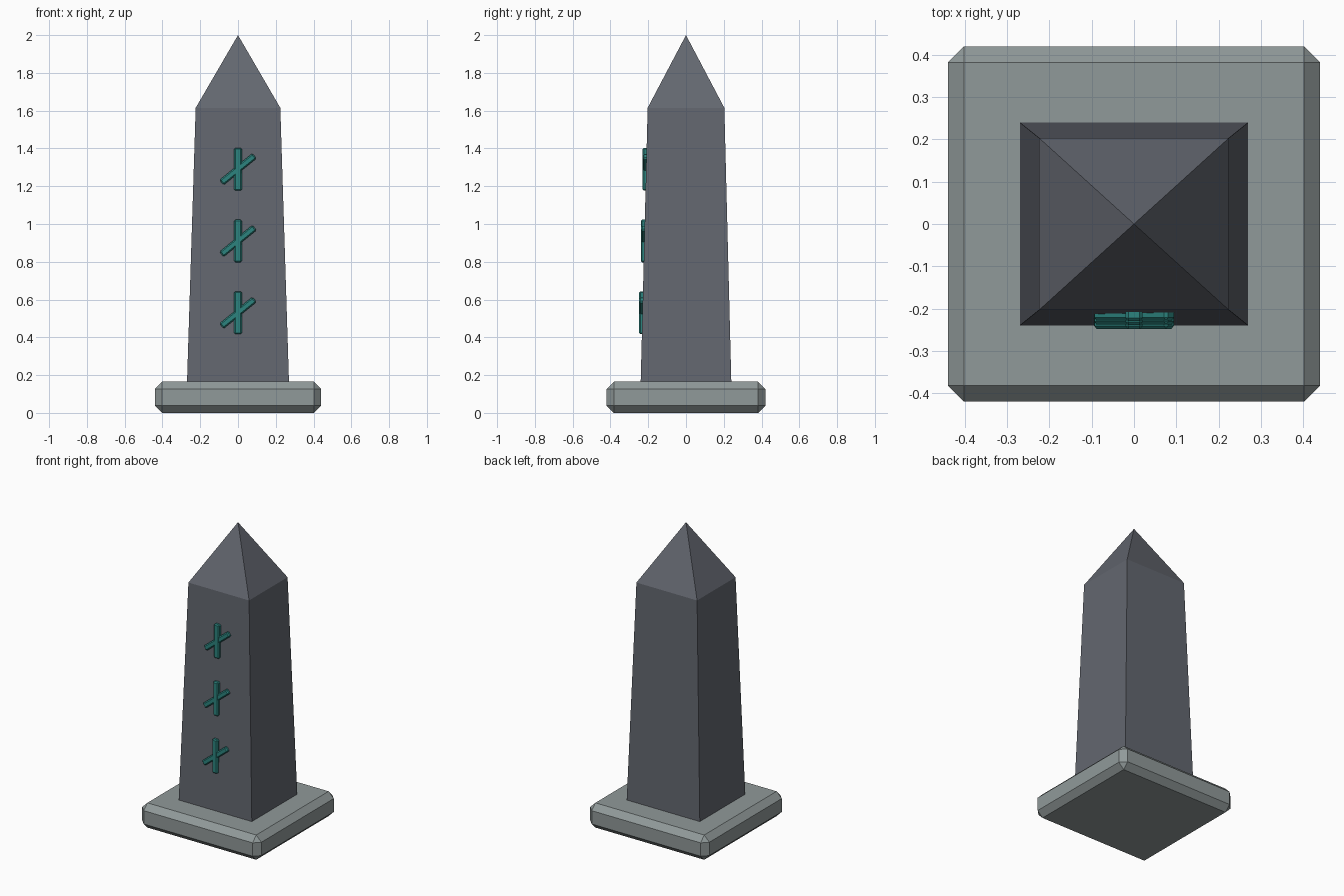
import bpy, bmesh, math
from mathutils import Matrix

cube = bpy.data.objects.get("Cube")
if cube:
    bpy.data.objects.remove(cube, do_unlink=True)


def material(name, color):
    m = bpy.data.materials.new(name)
    m.use_nodes = True
    m.diffuse_color = (*color, 1)
    bsdf = next(n for n in m.node_tree.nodes if n.type == 'BSDF_PRINCIPLED')
    bsdf.inputs["Base Color"].default_value = (*color, 1)
    return m


dark_stone = material("dark stone", (0.125, 0.135, 0.16))
pale_stone = material("pale stone", (0.28, 0.32, 0.32))
teal = material("teal rune", (0.025, 0.23, 0.21))


def finish(bm, name, mat):
    bmesh.ops.recalc_face_normals(bm, faces=bm.faces)
    mesh = bpy.data.meshes.new(name)
    bm.to_mesh(mesh)
    bm.free()
    mesh.materials.append(mat)
    ob = bpy.data.objects.new(name, mesh)
    bpy.context.collection.objects.link(ob)
    return ob


def chamfered_box(name, size, matrix, chamfer, mat):
    bm = bmesh.new()
    bmesh.ops.create_cube(bm, size=1, matrix=Matrix.Diagonal((*size, 1)))
    bmesh.ops.bevel(bm, geom=bm.edges[:], offset=chamfer, segments=1,
                    affect='EDGES', profile=0.5)
    bm.transform(matrix)
    return finish(bm, name, mat)


# Plinth
chamfered_box("plinth", (0.88, 0.84, 0.165),
              Matrix.Translation((0, 0, 0.0825)), 0.038, pale_stone)

# Tapered shaft with pointed cap
BOTTOM, SHOULDER, APEX = 0.16, 1.615, 2.0
bm = bmesh.new()
rings = []
for hx, hy, z in ((0.27, 0.24, BOTTOM), (0.224, 0.203, SHOULDER)):
    rings.append([bm.verts.new((sx * hx, sy * hy, z))
                  for sx, sy in ((-1, -1), (1, -1), (1, 1), (-1, 1))])
tip = bm.verts.new((0, 0, APEX))
low, high = rings
bm.faces.new(low)
for i in range(4):
    j = (i + 1) % 4
    bm.faces.new((low[i], low[j], high[j], high[i]))
    bm.faces.new((high[i], high[j], tip))
finish(bm, "shaft", dark_stone)

# Three crossed runes following the slope of the front face
for n, z in enumerate((0.53, 0.91, 1.29), 1):
    t = (z - BOTTOM) / (SHOULDER - BOTTOM)
    y = -0.24 + 0.037 * t - 0.002
    place = Matrix.Translation((0, y, z))
    chamfered_box(f"rune_upright_{n}", (0.04, 0.032, 0.227),
                  place, 0.007, teal)
    chamfered_box(f"rune_slash_{n}", (0.225, 0.030, 0.035),
                  place @ Matrix.Rotation(math.radians(-39), 4, 'Y'),
                  0.007, teal)
